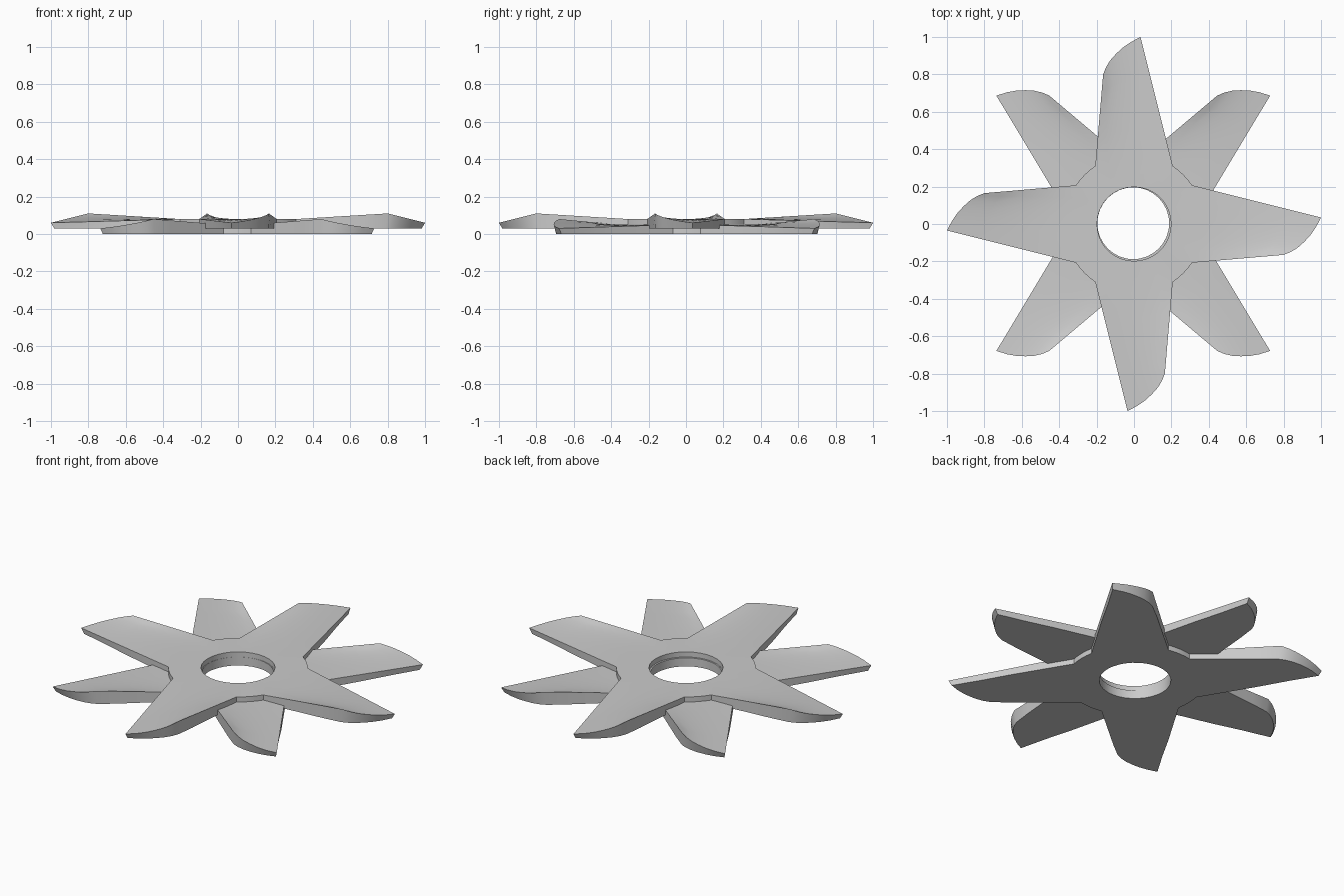
import bpy, bmesh
from math import sin, cos, radians, pi
from mathutils import Vector, Matrix

if "Cube" in bpy.data.objects:
    bpy.data.objects.remove(bpy.data.objects["Cube"])

HUB_R, HUB_Z = 0.373, 0.05
# Blade end outline, from the raised corner to the thin tip
TIP_ARC = [(-.165, .80), (-.15, .838), (-.127, .875), (-.096, .91),
           (-.06, .943), (-.017, .973), (.035, 1.0)]
# Angles across one quarter of the hub, measured from the blade axis
BLADE_ANGLES = [-33.7 + 67.4 * i / 6 for i in range(7)]
HUB_ANGLES = [-45, -39.3] + BLADE_ANGLES + [39.3, 45]
ROWS = 4


def polar(r, deg):
    a = radians(deg)
    return Vector((r * sin(a), r * cos(a), HUB_Z))


def add_grid(bm, rows, place):
    """Fill quads between successive rows of points."""
    vs = [[bm.verts.new(place(p)) for p in row] for row in rows]
    for a, b in zip(vs, vs[1:]):
        for i in range(len(a) - 1):
            bm.faces.new((a[i], a[i + 1], b[i + 1], b[i]))


def make_rotor(name, hole_r, turn, offset):
    bm = bmesh.new()
    hub = [[polar(r, a) for a in HUB_ANGLES] for r in (hole_r, HUB_R)]
    # Blade top surface: flat at the hub, dished and sloping at the end
    root = [polar(HUB_R, a) for a in BLADE_ANGLES]
    end = [Vector((x, y, .08 - .05 * (y - .8) / .2)) for x, y in TIP_ARC]
    blade = [[p.lerp(q, t / ROWS) for p, q in zip(root, end)]
             for t in range(ROWS + 1)]
    # Four quarters, neighbours mirrored across the diagonals
    quarters = [lambda p: p,
                lambda p: Vector((p.y, p.x, p.z)),
                lambda p: Vector((-p.x, -p.y, p.z)),
                lambda p: Vector((-p.y, -p.x, p.z))]
    for place in quarters:
        add_grid(bm, hub, place)
        add_grid(bm, blade, place)
    bmesh.ops.remove_doubles(bm, verts=bm.verts[:], dist=1e-4)

    # Flat underside, slightly drawn in at the blade ends, plus side walls
    rim = [e for e in bm.edges if e.is_boundary]
    top_faces = bm.faces[:]
    low = {}
    for v in bm.verts[:]:
        r = v.co.xy.length
        s = .982 if r > .8 else 1.0
        low[v] = bm.verts.new((v.co.x * s, v.co.y * s, 0))
    for f in top_faces:
        bm.faces.new([low[v] for v in reversed(f.verts)])
    for e in rim:
        a, b = e.verts
        bm.faces.new((a, b, low[b], low[a]))
    bmesh.ops.recalc_face_normals(bm, faces=bm.faces[:])
    bm.transform(Matrix.Translation(offset) @ Matrix.Rotation(turn, 4, 'Z'))

    mesh = bpy.data.meshes.new(name)
    bm.to_mesh(mesh)
    bm.free()
    obj = bpy.data.objects.new(name, mesh)
    bpy.context.collection.objects.link(obj)
    bpy.ops.object.select_all(action='DESELECT')
    obj.select_set(True)
    bpy.context.view_layer.objects.active = obj
    bpy.ops.object.shade_smooth_by_angle(angle=radians(25))


# Two identical four-bladed rotors, the lower one turned by an eighth
make_rotor("upper_rotor", .198, 0, Vector((0, 0, .03)))
make_rotor("lower_rotor", .192, -pi / 4, Vector((-.004, .004, 0)))
